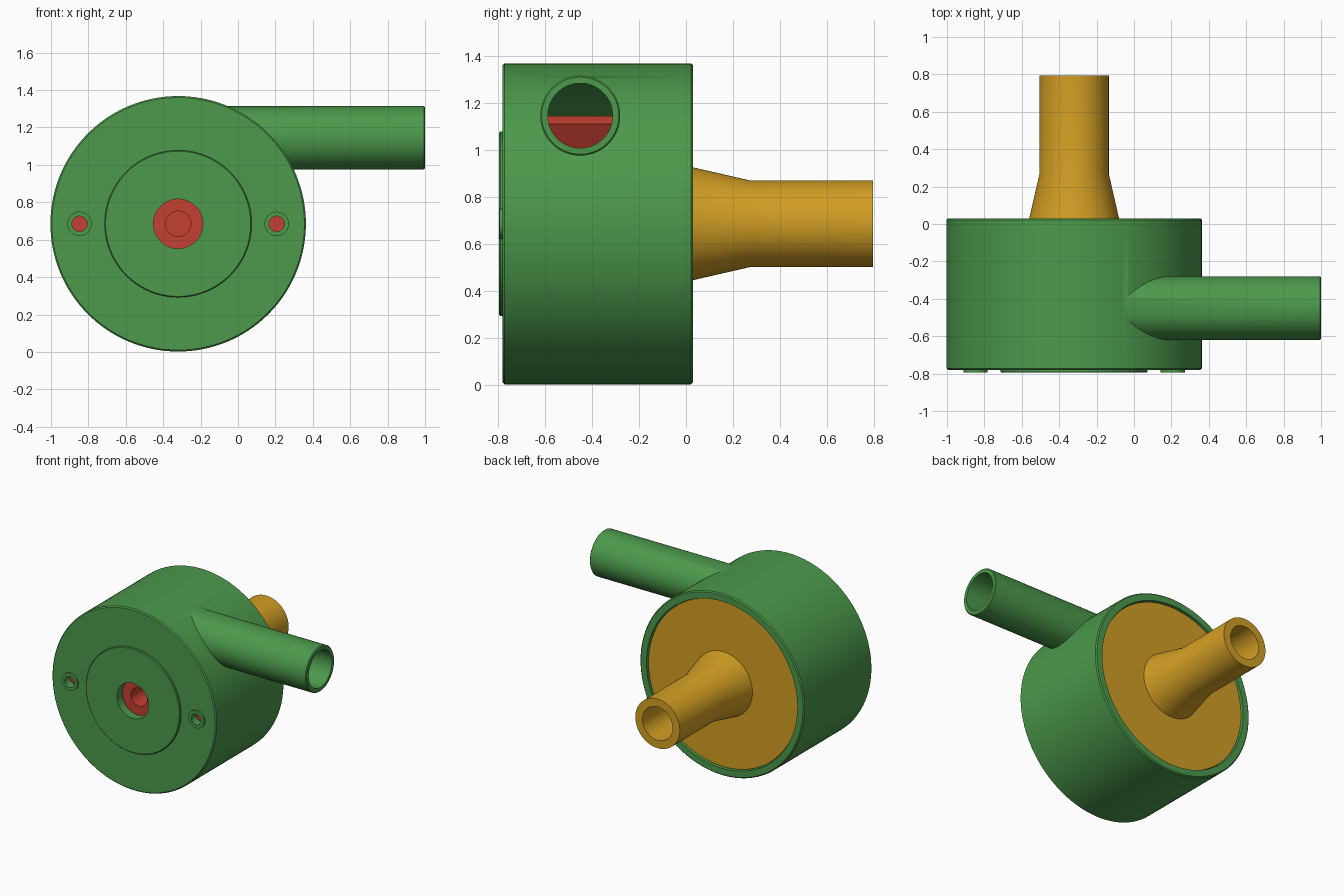
import bpy, bmesh, math
from mathutils import Matrix, Vector

if "Cube" in bpy.data.objects:
    bpy.data.objects.remove(bpy.data.objects["Cube"])

CX, CZ = -0.32, 0.685        # pump axis (runs along y)
PY, PZ = -0.45, 1.145        # outlet pipe axis (runs along x)


def material(name, rgb):
    m = bpy.data.materials.new(name)
    m.diffuse_color = (*rgb, 1)
    m.use_nodes = True
    m.node_tree.nodes["Principled BSDF"].inputs["Base Color"].default_value = m.diffuse_color
    return m


GREEN = material("green", (0.072, 0.319, 0.072))
GOLD = material("gold", (0.65, 0.345, 0.018))
RED = material("red", (0.56, 0.05, 0.031))


def finish(name, bm, mat):
    bmesh.ops.remove_doubles(bm, verts=bm.verts, dist=1e-5)
    bmesh.ops.recalc_face_normals(bm, faces=bm.faces)
    me = bpy.data.meshes.new(name)
    bm.to_mesh(me)
    bm.free()
    ob = bpy.data.objects.new(name, me)
    bpy.context.collection.objects.link(ob)
    me.materials.append(mat)
    return ob


def lathe(name, profile, mat, x=CX, z=CZ, along_x=False, segs=128):
    """Revolve a closed (radius, position) loop about the y or x direction."""
    bm = bmesh.new()
    rings = []
    for i in range(segs):
        a = 2 * math.pi * i / segs
        c, s = math.cos(a), math.sin(a)
        rings.append([bm.verts.new((p, PY + r * c, PZ + r * s) if along_x
                                   else (x + r * c, p, z + r * s))
                      for r, p in profile])
    n = len(profile)
    for i in range(segs):
        A, B = rings[i], rings[(i + 1) % segs]
        for j in range(n):
            k = (j + 1) % n
            if profile[j][0] == 0 and profile[k][0] == 0:
                continue
            quad = [A[j], A[k], B[k], B[j]]
            if profile[j][0] == 0:
                quad = [A[j], A[k], B[k]]
            elif profile[k][0] == 0:
                quad = [A[j], A[k], B[j]]
            bm.faces.new(quad)
    return finish(name, bm, mat)


def rod(name, r, a, b, mat=GREEN, **kw):
    return lathe(name, [(0, a), (r, a), (r, b), (0, b)], mat, **kw)


def boolean(ob, tool, op):
    mod = ob.modifiers.new(op, 'BOOLEAN')
    mod.operation, mod.solver, mod.object = op, 'EXACT', tool
    bpy.context.view_layer.objects.active = ob
    bpy.ops.object.modifier_apply(modifier=mod.name)
    bpy.data.objects.remove(tool)


def smooth(ob):
    bpy.ops.object.select_all(action='DESELECT')
    ob.select_set(True)
    bpy.context.view_layer.objects.active = ob
    bpy.ops.object.shade_smooth_by_angle(angle=math.radians(30))


# Housing drum with raised front disc
e = 0.008
housing = lathe("housing", [(0, -0.795), (0.388, -0.795), (0.393, -0.79), (0.393, -0.78),
                            (0.683 - e, -0.78), (0.683, -0.78 + e), (0.683, 0.03 - e),
                            (0.683 - e, 0.03), (0, 0.03)], GREEN)
# Outlet pipe and two screw bosses
boolean(housing, lathe("outlet", [(0, -0.25), (0.17, -0.25), (0.17, 0.994), (0.164, 1.0), (0, 1.0)],
                       GREEN, along_x=True, segs=96), 'UNION')
for side in (-1, 1):
    boolean(housing, rod("boss", 0.065, -0.793, -0.75, x=CX + side * 0.527, segs=48), 'UNION')
# Hollow chamber with a seat for the cover, pipe bore, shaft and screw holes
boolean(housing, lathe("chamber", [(0, -0.73), (0.605, -0.73), (0.605, -0.06), (0.628, -0.06),
                                   (0.628, 0.1), (0, 0.1)], GREEN), 'DIFFERENCE')
boolean(housing, rod("bore", 0.138, -0.3, 1.1, along_x=True, segs=96), 'DIFFERENCE')
boolean(housing, rod("shaft_hole", 0.132, -0.9, -0.6, segs=64), 'DIFFERENCE')
for side in (-1, 1):
    boolean(housing, rod("screw_hole", 0.041, -0.9, -0.6, x=CX + side * 0.527, segs=32), 'DIFFERENCE')
smooth(housing)

# Rear cover with flared inlet nozzle
cover = lathe("inlet_cover", [(0.125, -0.055), (0.622, -0.055), (0.622, 0.014), (0.243, 0.014),
                              (0.24, 0.03), (0.185, 0.27), (0.185, 0.795), (0.125, 0.795)], GOLD)
smooth(cover)

# Impeller: back plate and hub with a blind shaft socket
impeller = lathe("impeller_plate", [(0, -0.4), (0.068, -0.4), (0.068, -0.72), (0.59, -0.72),
                                    (0.59, -0.66), (0.13, -0.66), (0.13, -0.2), (0, -0.2)], RED)
smooth(impeller)

# Six straight impeller blades
bm = bmesh.new()
for i in range(6):
    turn = Matrix.Rotation(math.radians(30 + 60 * i), 4, 'Y')
    m = (Matrix.Translation(Vector((CX, -0.42, CZ))) @ turn
         @ Matrix.Translation(Vector((0, 0, 0.31))) @ Matrix.Diagonal((0.07, 0.49, 0.40, 1)))
    bmesh.ops.create_cube(bm, size=1, matrix=m)
finish("impeller_blades", bm, RED)
